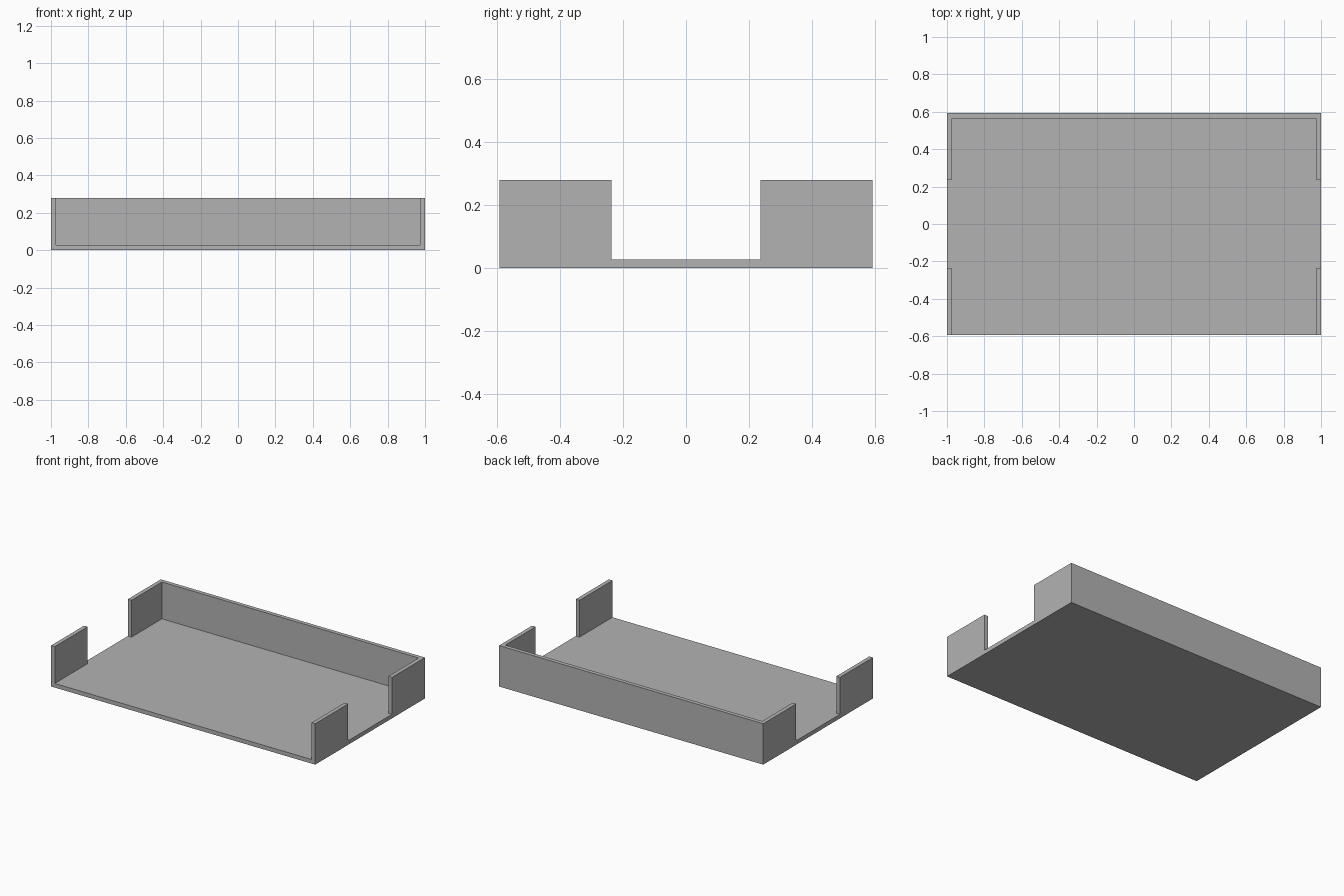
import bpy
import bmesh
from mathutils import Vector

cube = bpy.data.objects.get("Cube")
if cube:
    bpy.data.objects.remove(cube, do_unlink=True)

HALF_X, HALF_Y = 1.0, 0.593
HEIGHT, THICK = 0.28, 0.028
NOTCH = 0.237                      # half width of the side openings
INNER_X, INNER_Y = HALF_X - THICK, HALF_Y - THICK

grey = bpy.data.materials.new("plain grey")
grey.use_nodes = True
colour = (0.45, 0.45, 0.45, 1)
grey.diffuse_color = colour
grey.node_tree.nodes["Principled BSDF"].inputs["Base Color"].default_value = colour


def is_wall(face):
    """Back wall, or one of the four side flaps."""
    c = face.calc_center_median()
    return c.y > INNER_Y or (abs(c.x) > INNER_X and abs(c.y) > NOTCH)


def raise_faces(bm, faces, height):
    """Extrude faces upward, leaving no inner faces behind."""
    result = bmesh.ops.extrude_face_region(bm, geom=faces)
    verts = [g for g in result["geom"] if isinstance(g, bmesh.types.BMVert)]
    bmesh.ops.translate(bm, verts=verts, vec=(0, 0, height))
    bmesh.ops.delete(bm, geom=faces, context="FACES")
    return [g for g in result["geom"] if isinstance(g, bmesh.types.BMFace)]


# Footprint, cut along the wall lines
bm = bmesh.new()
bmesh.ops.create_grid(bm, x_segments=1, y_segments=1, size=1)
bmesh.ops.scale(bm, verts=bm.verts, vec=(HALF_X, HALF_Y, 1))
cuts = [(Vector((x, 0, 0)), (1, 0, 0)) for x in (-INNER_X, INNER_X)]
cuts += [(Vector((0, y, 0)), (0, 1, 0)) for y in (-NOTCH, NOTCH, INNER_Y)]
for point, normal in cuts:
    geom = bm.verts[:] + bm.edges[:] + bm.faces[:]
    bmesh.ops.bisect_plane(bm, geom=geom, plane_co=point, plane_no=normal)

# Floor slab with its underside, then back wall and side flaps
underside = bmesh.ops.duplicate(bm, geom=bm.faces[:])["geom"]
underside = {g for g in underside if isinstance(g, bmesh.types.BMFace)}
top = raise_faces(bm, [f for f in bm.faces if f not in underside], THICK)
raise_faces(bm, [f for f in top if is_wall(f)], HEIGHT - THICK)

# Merge into clean flat faces
bmesh.ops.remove_doubles(bm, verts=bm.verts, dist=0.0001)
bmesh.ops.dissolve_limit(bm, angle_limit=0.01, verts=bm.verts, edges=bm.edges)
bmesh.ops.recalc_face_normals(bm, faces=bm.faces)

mesh = bpy.data.meshes.new("open_tray")
bm.to_mesh(mesh)
bm.free()
mesh.materials.append(grey)
tray = bpy.data.objects.new("open_tray", mesh)
bpy.context.collection.objects.link(tray)
